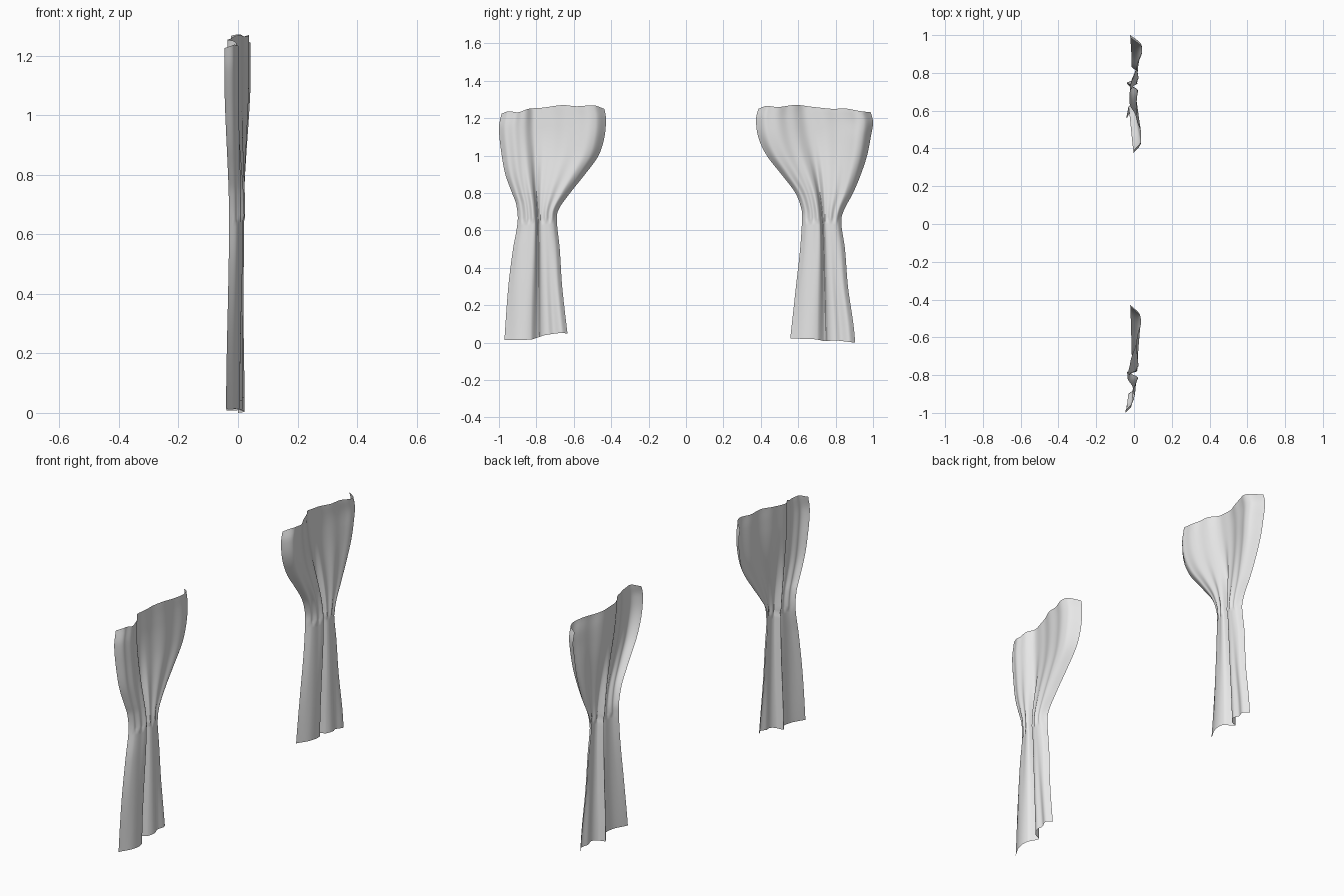
import bpy, bmesh, math

cube = bpy.data.objects.get("Cube")
if cube:
    bpy.data.objects.remove(cube, do_unlink=True)

# Cloth colour
cloth = bpy.data.materials.new("light_grey_cloth")
cloth.use_nodes = True
colour = (0.8, 0.8, 0.8, 1)
cloth.diffuse_color = colour
bsdf = next(n for n in cloth.node_tree.nodes if n.type == 'BSDF_PRINCIPLED')
bsdf.inputs["Base Color"].default_value = colour
bsdf.inputs["Roughness"].default_value = 0.8


def curve(points, t):
    """Smooth curve through (t, value) points, held flat past both ends."""
    if t <= points[0][0]:
        return points[0][1]
    if t >= points[-1][0]:
        return points[-1][1]

    def slope(k):
        a, b = points[max(k - 1, 0)], points[min(k + 1, len(points) - 1)]
        return (b[1] - a[1]) / (b[0] - a[0])

    i = max(k for k in range(len(points) - 1) if points[k][0] <= t)
    (t0, p0), (t1, p1) = points[i], points[i + 1]
    h = t1 - t0
    s = (t - t0) / h
    return ((1 + 2 * s) * (1 - s) ** 2 * p0 + s * (1 - s) ** 2 * h * slope(i)
            + s * s * (3 - 2 * s) * p1 + s * s * (s - 1) * h * slope(i + 1))


def smooth(a, b, t):
    s = min(max((t - a) / (b - a), 0), 1)
    return s * s * (3 - 2 * s)


TIE = 0.65      # height where the cloth is gathered

# Fold depth across the width at the tie and at the lower hem
TIE_FOLD = [(0, -.03), (.1, -.005), (.25, .008), (.42, .015), (.5, -.02),
            (.56, .012), (.75, .02), (.9, .012), (1, -.012)]
HEM_FOLD = [(0, -.04), (.2, 0), (.38, .002), (.5, -.038), (.54, -.005),
            (.65, .015), (.76, .008), (.9, .022), (1, 0)]


def build_curtain(name, left, seam, right, top_fold, top_hem, low_hem, cols=120, rows=90):
    bm = bmesh.new()
    grid = []
    for r in range(rows + 1):
        v = r / rows
        row = []
        for c in range(cols + 1):
            u = c / cols
            low = curve(low_hem, u)
            z = low + v * (curve(top_hem, u) - low)
            # Width runs from the left edge to the seam, then to the right edge
            mid = curve(seam, z)
            if u < .5:
                y = curve(left, z) * (1 - 2 * u) + mid * 2 * u
            else:
                y = mid * (2 - 2 * u) + curve(right, z) * (2 * u - 1)
            # Depth blends between the three fold profiles
            if z > TIE:
                k = smooth(TIE, 1.15, z)
                x = curve(TIE_FOLD, u) * (1 - k) + curve(top_fold, u) * k
                fade = min(u, 1 - u, .12) / .12
                x += .004 * fade * math.sin(u * math.tau * 6) * (1 - .4 * k)
            else:
                k = smooth(0, TIE, z)
                x = curve(HEM_FOLD, u) * (1 - k) + curve(TIE_FOLD, u) * k
            # Small pucker at the tie
            pinch = math.exp(-((z - TIE - .01) / .012) ** 2)
            x += .008 * pinch * math.exp(-((u - .5) / .06) ** 2)
            row.append(bm.verts.new((x, y, z)))
        grid.append(row)
    for a, b in zip(grid, grid[1:]):
        for c in range(cols):
            bm.faces.new((a[c], a[c + 1], b[c + 1], b[c]))
    mesh = bpy.data.meshes.new(name)
    bm.to_mesh(mesh)
    bm.free()
    mesh.materials.append(cloth)
    mesh.polygons.foreach_set("use_smooth", [True] * len(mesh.polygons))
    obj = bpy.data.objects.new(name, mesh)
    bpy.context.collection.objects.link(obj)


# Curtain on the front side
build_curtain(
    "front_curtain",
    left=[(0, -.972), (.3, -.95), (.5, -.925), (.65, -.9), (.74, -.908),
          (.8, -.93), (.9, -.966), (1, -.985), (1.15, -1), (1.23, -.985)],
    seam=[(0, -.785), (TIE, -.79), (.85, -.8), (1.25, -.808)],
    right=[(0, -.628), (.3, -.662), (.5, -.675), (.65, -.69), (.71, -.682),
           (.8, -.62), (.9, -.54), (1, -.468), (1.1, -.436), (1.2, -.428), (1.26, -.438)],
    top_fold=[(0, -.046), (.1, -.012), (.3, -.002), (.5, -.035), (.6, -.018),
              (.8, .022), (.93, .032), (1, -.02)],
    top_hem=[(0, 1.225), (.1, 1.237), (.25, 1.232), (.4, 1.25), (.55, 1.256),
             (.7, 1.27), (.8, 1.264), (.93, 1.268), (1, 1.25)],
    low_hem=[(0, .014), (.38, .017), (.5, .03), (.6, .04), (.9, .052), (1, .048)])

# Curtain on the back side
build_curtain(
    "back_curtain",
    left=[(0, .555), (.3, .588), (.5, .61), (.65, .62), (.71, .618),
          (.8, .585), (.9, .51), (1, .432), (1.1, .386), (1.2, .375), (1.26, .39)],
    seam=[(0, .748), (.3, .742), (TIE, .732), (.8, .718), (1, .69), (1.25, .65)],
    right=[(0, .905), (.1, .895), (.3, .866), (.5, .85), (.65, .83), (.71, .845),
           (.8, .893), (.9, .935), (1, .968), (1.1, .988), (1.18, 1), (1.24, .985)],
    top_fold=[(0, -.003), (.1, .038), (.3, .018), (.5, -.024), (.65, -.01),
              (.82, .028), (.93, .038), (1, -.02)],
    top_hem=[(0, 1.25), (.07, 1.265), (.2, 1.26), (.38, 1.271), (.55, 1.26),
             (.7, 1.25), (.8, 1.252), (.92, 1.238), (1, 1.232)],
    low_hem=[(0, .022), (.35, .018), (.5, .008), (.65, .012), (1, 0)])
